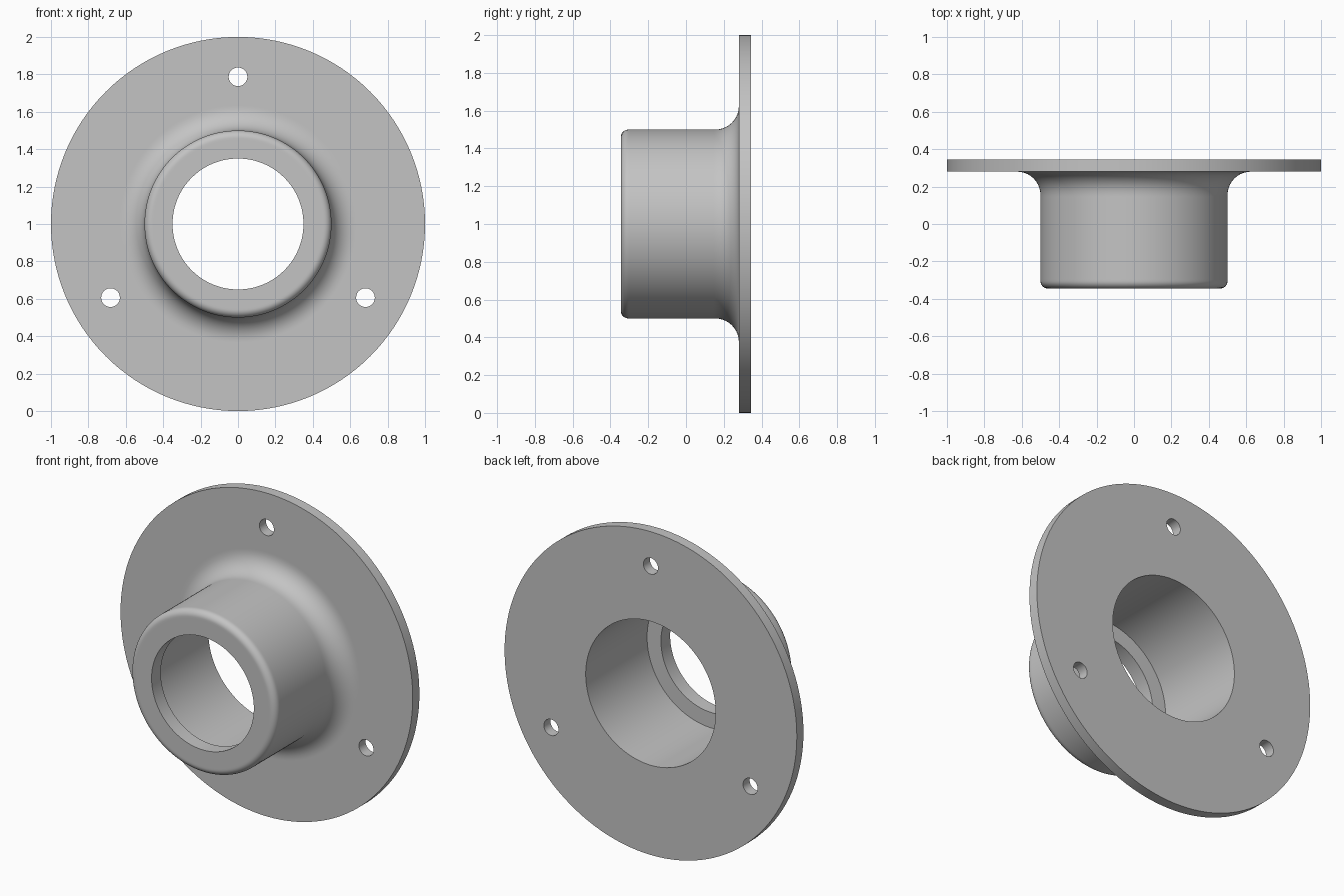
import bpy, bmesh, math
from mathutils import Vector, Matrix

if "Cube" in bpy.data.objects:
    bpy.data.objects.remove(bpy.data.objects["Cube"])

CENTRE = Vector((0, 0, 1))
FRONT, FACE, BACK = -0.345, 0.28, 0.345    # hub front, flange front, flange back
HUB_R, BORE_R, LIP_R = 0.5, 0.445, 0.35
FILLET, ROUND = 0.125, 0.04

metal = bpy.data.materials.new("grey metal")
metal.diffuse_color = (0.55, 0.55, 0.55, 1)
metal.use_nodes = True
metal.node_tree.nodes["Principled BSDF"].inputs["Base Color"].default_value = metal.diffuse_color


def arc(r, y, radius, start, end, steps=8):
    """Profile points (radius, depth) along an arc, angles in degrees."""
    angles = [math.radians(start + (end - start) * i / steps) for i in range(steps + 1)]
    return [(r + radius * math.cos(a), y + radius * math.sin(a)) for a in angles]


def make_object(name, bm):
    mesh = bpy.data.meshes.new(name)
    bm.to_mesh(mesh)
    bm.free()
    obj = bpy.data.objects.new(name, mesh)
    bpy.context.collection.objects.link(obj)
    mesh.materials.append(metal)
    return obj


# Closed cross-section: lip, rounded hub, fillet, flange, stepped bore
profile = [(LIP_R, FRONT), (HUB_R - ROUND - 0.01, FRONT)]
profile += arc(HUB_R - ROUND, FRONT + ROUND, ROUND, -90, 0)
profile += [(HUB_R, FRONT + ROUND + 0.01), (HUB_R, FACE - FILLET - 0.01)]
profile += arc(HUB_R + FILLET, FACE - FILLET, FILLET, 180, 90, 10)
profile += [(HUB_R + FILLET + 0.01, FACE), (1, FACE), (1, BACK),
            (BORE_R, BACK), (BORE_R, FRONT + 0.09), (LIP_R, FRONT + 0.09)]

# Flanged hub, turned around the y axis
bm = bmesh.new()
verts = [bm.verts.new((r, y, 1)) for r, y in profile]
edges = [bm.edges.new((v, verts[(i + 1) % len(verts)])) for i, v in enumerate(verts)]
bmesh.ops.spin(bm, geom=verts + edges, cent=CENTRE, axis=(0, 1, 0),
               angle=math.tau, steps=128, use_merge=True)
bmesh.ops.remove_doubles(bm, verts=bm.verts, dist=1e-5)
bmesh.ops.recalc_face_normals(bm, faces=bm.faces)
hub = make_object("flanged_hub", bm)

# Three bolt holes through the flange
bm = bmesh.new()
for angle in (90, 210, 330):
    a = math.radians(angle)
    place = Matrix.Translation(CENTRE + Vector((0.787 * math.cos(a), 0.31, 0.787 * math.sin(a))))
    bmesh.ops.create_cone(bm, cap_ends=True, segments=32, radius1=0.05, radius2=0.05,
                          depth=0.3, matrix=place @ Matrix.Rotation(math.pi / 2, 4, 'X'))
cutter = make_object("bolt_hole_cutter", bm)
cutter.hide_render = True
cutter.display_type = 'WIRE'

bpy.context.view_layer.objects.active = hub
hub.select_set(True)
cut = hub.modifiers.new("bolt holes", 'BOOLEAN')
cut.operation = 'DIFFERENCE'
cut.solver = 'EXACT'
cut.object = cutter
bpy.ops.object.modifier_apply(modifier=cut.name)
bpy.data.objects.remove(cutter)

bpy.ops.object.shade_smooth_by_angle(angle=math.radians(30))
